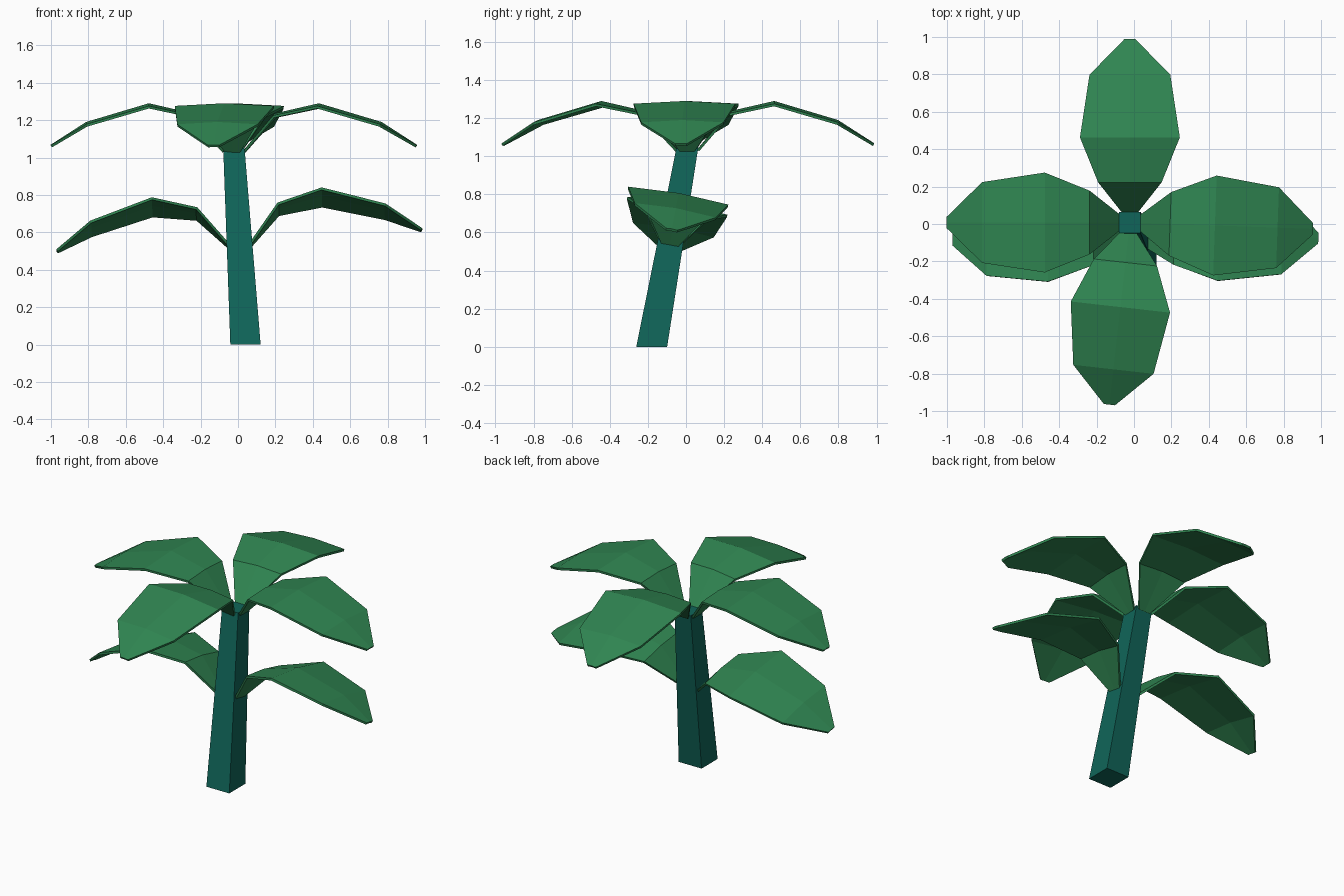
import bpy, bmesh, math
from mathutils import Vector, Matrix

if "Cube" in bpy.data.objects:
    bpy.data.objects.remove(bpy.data.objects["Cube"])


def material(name, rgb):
    m = bpy.data.materials.new(name)
    m.diffuse_color = (*rgb, 1)
    m.use_nodes = True
    m.node_tree.nodes["Principled BSDF"].inputs["Base Color"].default_value = m.diffuse_color
    return m


TEAL = material("teal stem", (0.005, 0.13, 0.10))
GREEN = material("leaf green", (0.029, 0.235, 0.083))

BASE, TOP = Vector((0.04, -0.18, 0)), Vector((-0.022, 0.008, 1.05))


def make_object(name, bm, mat):
    me = bpy.data.meshes.new(name)
    bm.to_mesh(me)
    bm.free()
    me.materials.append(mat)
    ob = bpy.data.objects.new(name, me)
    bpy.context.collection.objects.link(ob)
    return ob


# Leaning, tapered square stem
bm = bmesh.new()
bmesh.ops.create_cube(bm, size=2)
for v in bm.verts:
    centre, half = (TOP, 0.057) if v.co.z > 0 else (BASE, 0.081)
    v.co = centre + Vector((v.co.x * half, v.co.y * half, 0))
make_object("stem", bm, TEAL)

# Leaf sections: distance out, ridge height, half width, drop of the edges
LEAF = [(0.05, 0.0, 0.04, 0.0), (0.215, 0.20, 0.17, 0.01), (0.455, 0.255, 0.267, 0.014),
        (0.79, 0.155, 0.216, 0.012), (0.98, 0.033, 0.03, 0.002)]


def leaf(name, origin, yaw, tilt):
    bm = bmesh.new()
    rows = [[bm.verts.new((d, s * w, z - abs(s) * drop)) for s in (-1, 0, 1)]
            for d, z, w, drop in LEAF]
    for a, b in zip(rows, rows[1:]):
        for j in range(2):
            bm.faces.new((a[j], b[j], b[j + 1], a[j + 1]))
    spin = Matrix.Rotation(math.radians(yaw), 4, 'Z')
    bm.transform(Matrix.Translation(origin) @ tilt @ spin)
    ob = make_object(name, bm, GREEN)
    mod = ob.modifiers.new("thickness", 'SOLIDIFY')
    mod.thickness = 0.014
    mod.offset = -1


# Four level leaves at the crown
crown = Vector((TOP.x, TOP.y, 1.035))
for i, yaw in enumerate((-2, 90, 180, 263.6)):
    leaf(f"crown_leaf_{i + 1}", crown, yaw, Matrix.Identity(4))

# Two lower leaves, square to the leaning stem
axis = (TOP - BASE).normalized()
tilt = Vector((0, 0, 1)).rotation_difference(axis).to_matrix().to_4x4()
node = BASE.lerp(TOP, 0.53 / 1.05)
for i, yaw in enumerate((0, 180)):
    leaf(f"lower_leaf_{i + 1}", node, yaw, tilt)
